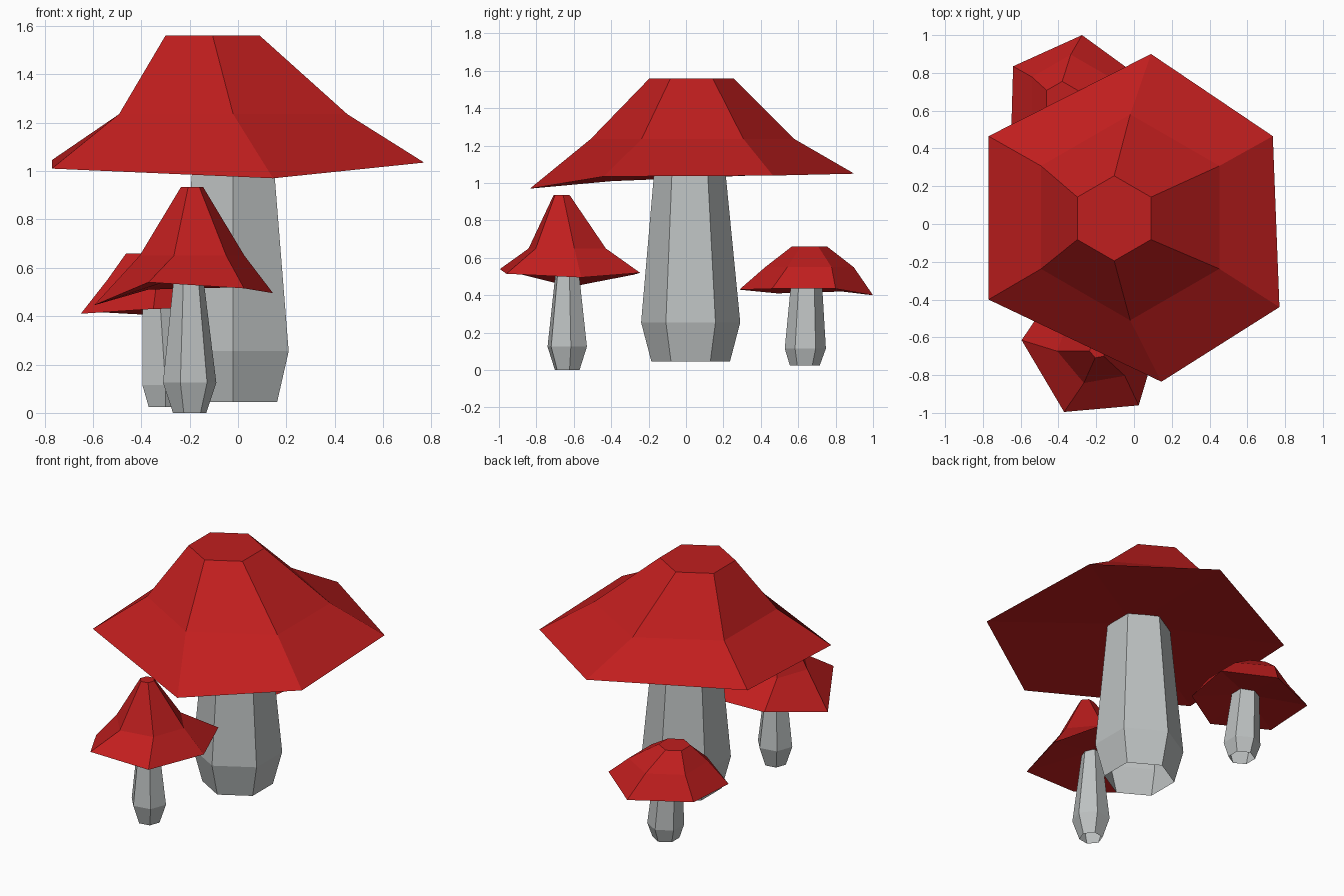
import bpy
import bmesh
from math import cos, sin, radians
from mathutils import Vector

SIDES = 6

default_cube = bpy.data.objects.get("Cube")
if default_cube:
    bpy.data.objects.remove(default_cube, do_unlink=True)


def make_material(name, color):
    material = bpy.data.materials.new(name)
    material.use_nodes = True
    material.diffuse_color = color
    shader = next(n for n in material.node_tree.nodes if n.type == "BSDF_PRINCIPLED")
    shader.inputs["Base Color"].default_value = color
    shader.inputs["Roughness"].default_value = 0.8
    return material


def ring(x, y, z, radius, phase):
    """Corners of a level hexagon, counter-clockwise from the phase angle."""
    angles = [radians(phase + step * 360 / SIDES) for step in range(SIDES)]
    return [Vector((x + radius * cos(a), y + radius * sin(a), z)) for a in angles]


def skin(bm, rings):
    """Join a stack of hexagons from bottom to top, open at both ends."""
    loops = [[bm.verts.new(corner) for corner in corners] for corners in rings]
    for lower, upper in zip(loops, loops[1:]):
        for i in range(SIDES):
            j = (i + 1) % SIDES
            bm.faces.new((lower[i], lower[j], upper[j], upper[i]))
    return loops


def finish(bm, name, material):
    mesh = bpy.data.meshes.new(name)
    bm.to_mesh(mesh)
    bm.free()
    mesh.materials.append(material)
    bpy.context.collection.objects.link(bpy.data.objects.new(name, mesh))


def make_stem(name, levels, phase):
    """Open tube that runs up into the cap."""
    bm = bmesh.new()
    skin(bm, [ring(*level, phase) for level in levels])
    finish(bm, name, stem_grey)


def make_cap(name, rim, shoulder, crown, phase, hollow):
    """Uneven rim, shoulder and flat crown, with a dished underside."""
    bm = bmesh.new()
    corners = [Vector(corner) for corner in rim]
    loops = skin(bm, [corners, ring(*shoulder, phase), ring(*crown, phase)])
    bm.faces.new(loops[-1])
    middle = sum(corners, Vector()) / SIDES
    middle.z = hollow
    center = bm.verts.new(middle)
    edge = loops[0]
    for i in range(SIDES):
        bm.faces.new((edge[(i + 1) % SIDES], edge[i], center))
    finish(bm, name, cap_red)


cap_red = make_material("cap red", (0.53, 0.013, 0.013, 1))
stem_grey = make_material("stem grey", (0.51, 0.535, 0.535, 1))

# Large mushroom in the middle
make_stem("large_stem", [(-0.02, 0.025, 0.045, 0.21), (-0.02, 0.025, 0.255, 0.265),
                         (-0.02, 0.02, 1.12, 0.185)], phase=30)
make_cap(
    "large_cap", phase=30, hollow=1.085,
    rim=[(0.735, 0.465, 1.04), (0.09, 0.9, 1.05), (-0.77, 0.465, 1.045),
         (-0.77, -0.4, 1.01), (0.145, -0.835, 0.97), (0.77, -0.44, 1.035)],
    shoulder=(-0.02, 0.035, 1.235, 0.545),
    crown=(-0.105, 0.03, 1.56, 0.225),
)

# Pointed small mushroom in front
make_stem("front_stem", [(-0.2, -0.635, 0, 0.07), (-0.2, -0.635, 0.125, 0.112),
                         (-0.205, -0.635, 0.62, 0.055)], phase=10)
make_cap(
    "front_cap", phase=10, hollow=0.58,
    rim=[(0.145, -0.56, 0.495), (0.03, -0.245, 0.52), (-0.37, -0.28, 0.51),
         (-0.595, -0.615, 0.445), (-0.37, -0.995, 0.54), (0.025, -0.96, 0.515)],
    shoulder=(-0.19, -0.635, 0.65, 0.22),
    crown=(-0.19, -0.665, 0.935, 0.046),
)

# Squat small mushroom behind
make_stem("back_stem", [(-0.3, 0.635, 0.025, 0.08), (-0.3, 0.638, 0.115, 0.11),
                        (-0.325, 0.645, 0.5, 0.08)], phase=30)
make_cap(
    "back_cap", phase=30, hollow=0.465,
    rim=[(0, 0.8, 0.435), (-0.275, 1, 0.4), (-0.64, 0.835, 0.42),
         (-0.65, 0.488, 0.41), (-0.35, 0.285, 0.43), (-0.06, 0.46, 0.435)],
    shoulder=(-0.335, 0.66, 0.55, 0.237),
    crown=(-0.38, 0.66, 0.66, 0.095),
)
